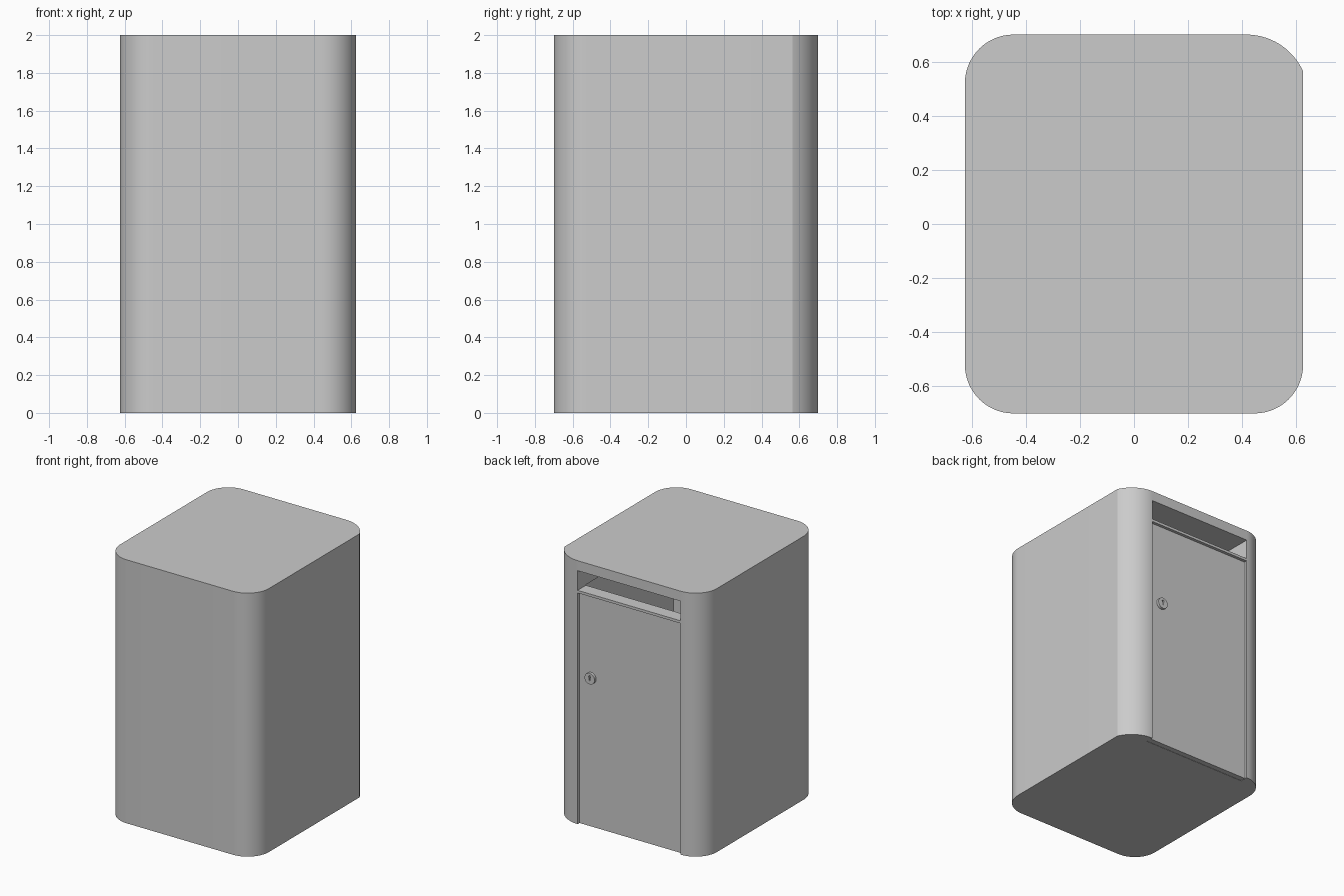
import bpy, bmesh, math
from math import radians, cos, sin

if "Cube" in bpy.data.objects:
    bpy.data.objects.remove(bpy.data.objects["Cube"])

grey = bpy.data.materials.new("light_grey_metal")
grey.use_nodes = True
colour = (0.6, 0.6, 0.6, 1)
grey.diffuse_color = colour
grey.node_tree.nodes["Principled BSDF"].inputs["Base Color"].default_value = colour


def finish(name, bm):
    bmesh.ops.recalc_face_normals(bm, faces=bm.faces)
    mesh = bpy.data.meshes.new(name)
    bm.to_mesh(mesh)
    bm.free()
    obj = bpy.data.objects.new(name, mesh)
    bpy.context.collection.objects.link(obj)
    mesh.materials.append(grey)
    return obj


def box(name, low, high):
    bm = bmesh.new()
    bmesh.ops.create_cube(bm, size=1)
    for v in bm.verts:
        v.co = [a if c < 0 else b for c, a, b in zip(v.co, low, high)]
    return finish(name, bm)


def select(obj):
    bpy.ops.object.select_all(action='DESELECT')
    obj.select_set(True)
    bpy.context.view_layer.objects.active = obj


def cut(obj, cutter):
    select(obj)
    mod = obj.modifiers.new("cut", 'BOOLEAN')
    mod.operation, mod.solver, mod.object = 'DIFFERENCE', 'EXACT', cutter
    bpy.ops.object.modifier_apply(modifier=mod.name)
    bpy.data.objects.remove(cutter)


def disc(name, radius, x, z, y0, y1, sides=32):
    bm = bmesh.new()
    ring = [bm.verts.new((x + radius * cos(math.tau * i / sides), y0,
                          z + radius * sin(math.tau * i / sides))) for i in range(sides)]
    face = bm.faces.new(ring)
    top = bmesh.ops.extrude_face_region(bm, geom=[face])
    for v in top["geom"]:
        if isinstance(v, bmesh.types.BMVert):
            v.co.y = y1
    return finish(name, bm)


# Body: rounded outline, one rear corner wider and clipped by the side
W, D, H, STEPS = 0.625, 0.7, 2.0, 14
corners = [  # centre x, centre y, radius, start and end angle
    (0.415, 0.47, 0.23, 24, 90),
    (-0.445, 0.52, 0.18, 90, 180),
    (-0.445, -0.52, 0.18, 180, 270),
    (0.445, -0.52, 0.18, 270, 360),
]
bm = bmesh.new()
outline = []
for cx, cy, r, a0, a1 in corners:
    for i in range(STEPS + 1):
        a = radians(a0 + (a1 - a0) * i / STEPS)
        x = max(-W, min(W, cx + r * cos(a)))
        outline.append(bm.verts.new((x, cy + r * sin(a), 0)))
base = bm.faces.new(outline)
top = bmesh.ops.extrude_face_region(bm, geom=[base])
for v in top["geom"]:
    if isinstance(v, bmesh.types.BMVert):
        v.co.z = H
body = finish("bin_body", bm)

# Hollow inside, rear slot and door recess
L, R = -0.445, 0.42
cut(body, box("cavity_cutter", (-0.53, -0.605, 0.05), (0.53, 0.6, 1.78)))
cut(body, box("slot_cutter", (L, -0.605, 1.775), (R, 0.8, 1.924)))
cut(body, box("recess_cutter", (L, 0.64, -0.1), (R, 0.8, 1.755)))
select(body)
bpy.ops.object.shade_smooth_by_angle(angle=radians(20))

# Door set slightly back in its recess
box("rear_door", (L + 0.001, 0.639, 0.002), (R - 0.001, 0.68, 1.753))

# Round lock with a small keyhole
lock = disc("door_lock", 0.042, 0.32, 1.13, 0.675, 0.7)
cut(lock, disc("keyhole_cutter", 0.009, 0.32, 1.145, 0.688, 0.72, 12))
cut(lock, box("keyhole_slit_cutter", (0.316, 0.688, 1.115), (0.324, 0.72, 1.145)))
select(lock)
bpy.ops.object.shade_smooth_by_angle(angle=radians(30))
